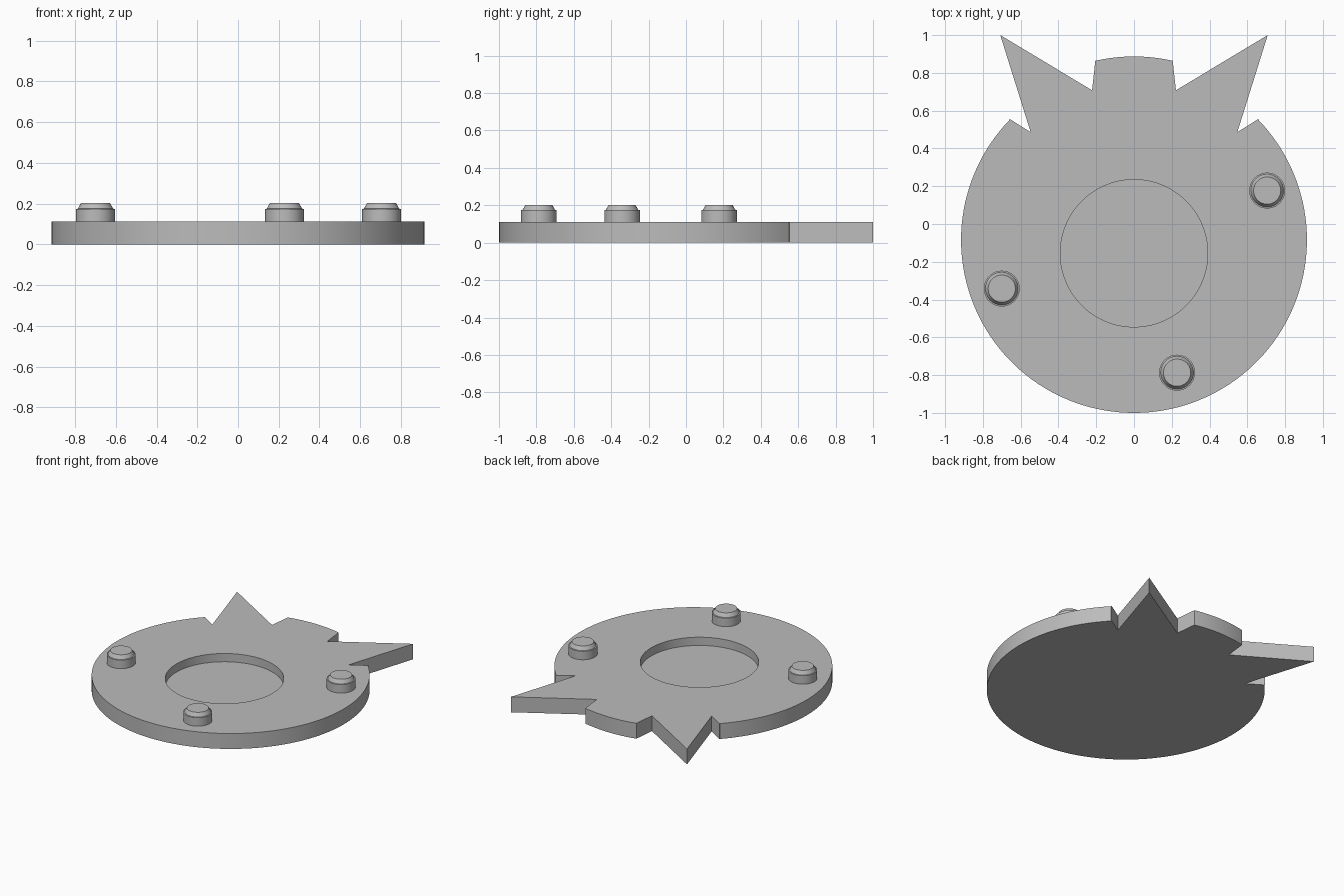
import bpy, bmesh, math

if "Cube" in bpy.data.objects:
    bpy.data.objects.remove(bpy.data.objects["Cube"])

grey = bpy.data.materials.new("plain grey")
grey.diffuse_color = (0.5, 0.5, 0.5, 1)
grey.use_nodes = True
grey.node_tree.nodes["Principled BSDF"].inputs["Base Color"].default_value = grey.diffuse_color


def make_object(name, bm):
    bmesh.ops.recalc_face_normals(bm, faces=bm.faces)
    mesh = bpy.data.meshes.new(name)
    bm.to_mesh(mesh)
    bm.free()
    mesh.materials.append(grey)
    obj = bpy.data.objects.new(name, mesh)
    bpy.context.collection.objects.link(obj)
    return obj


def smooth(obj):
    bpy.ops.object.select_all(action='DESELECT')
    obj.select_set(True)
    bpy.context.view_layer.objects.active = obj
    bpy.ops.object.shade_smooth_by_angle(angle=math.radians(25))


def arc(cy, r, a0, a1, n):
    """Points on a circle centred on x = 0, angles in degrees."""
    return [(r * math.cos(math.radians(a0 + (a1 - a0) * i / n)),
             cy + r * math.sin(math.radians(a0 + (a1 - a0) * i / n)))
            for i in range(n + 1)]


def prism(name, outline, z0, z1):
    bm = bmesh.new()
    face = bm.faces.new([bm.verts.new((x, y, z0)) for x, y in outline])
    top = bmesh.ops.extrude_face_region(bm, geom=[face])
    verts = [v for v in top["geom"] if isinstance(v, bmesh.types.BMVert)]
    bmesh.ops.translate(bm, verts=verts, vec=(0, 0, z1 - z0))
    return make_object(name, bm)


def lathe(name, profile, x, y, n=48):
    bm = bmesh.new()
    rings = [[bm.verts.new((x + r * math.cos(2 * math.pi * i / n),
                            y + r * math.sin(2 * math.pi * i / n), z))
              for i in range(n)] for r, z in profile]
    for a, b in zip(rings, rings[1:]):
        for i in range(n):
            j = (i + 1) % n
            bm.faces.new((a[i], a[j], b[j], b[i]))
    bm.faces.new(rings[0])
    bm.faces.new(rings[-1])
    return make_object(name, bm)


# Round plate: large lower arc, two pointed horns, small arched tab between them
horn = [(0.66, 0.557), (0.547, 0.486), (0.708, 1.0), (0.222, 0.708)]
tab_angle = math.degrees(math.acos(0.205 / 0.915))
outline = arc(-0.0845, 0.9155, -224, 44, 110)
outline += horn
outline += arc(-0.028, 0.915, tab_angle, 180 - tab_angle, 16)
outline += [(-x, y) for x, y in reversed(horn)]
plate = prism("plate", outline, 0, 0.112)

# Shallow round recess
cutter = prism("recess_cutter", arc(-0.155, 0.39, 0, 357, 119), 0.052, 0.3)
cutter.hide_render = True
cutter.hide_viewport = True
cut = plate.modifiers.new("recess", 'BOOLEAN')
cut.operation = 'DIFFERENCE'
cut.solver = 'EXACT'
cut.object = cutter
smooth(plate)

# Three pegs with a narrow ledge and a tapered cap
peg_profile = [(0.095, 0.10), (0.095, 0.174), (0.087, 0.175), (0.072, 0.202)]
for i, (x, y) in enumerate([(0.705, 0.177), (-0.7, -0.342), (0.228, -0.787)]):
    smooth(lathe(f"peg_{i + 1}", peg_profile, x, y))
